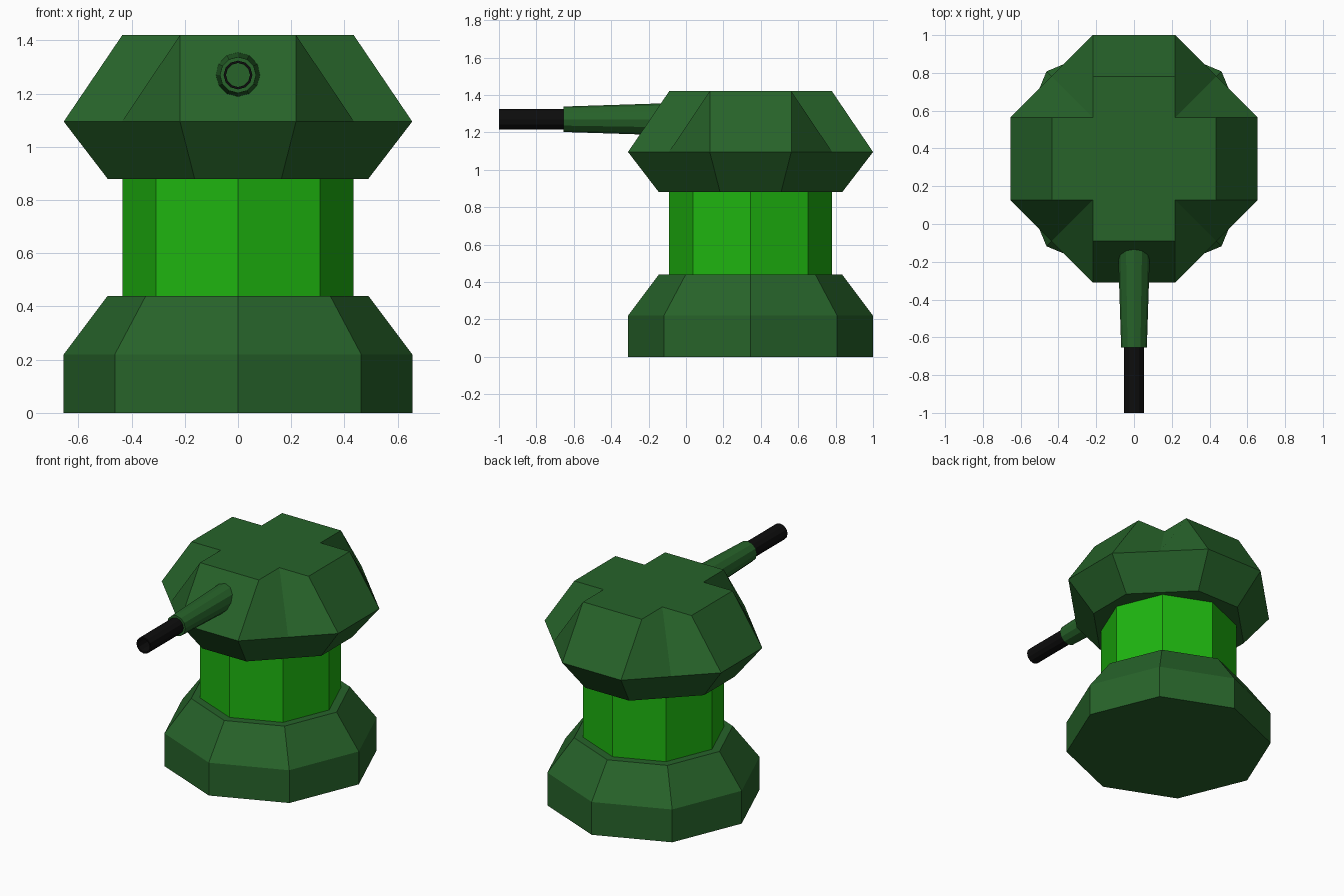
import bpy
from math import sin, cos, pi

if "Cube" in bpy.data.objects:
    bpy.data.objects.remove(bpy.data.objects["Cube"])

CY = 0.345  # y of the turret's vertical axis


def material(name, rgb):
    m = bpy.data.materials.new(name)
    m.diffuse_color = (*rgb, 1)
    m.use_nodes = True
    m.node_tree.nodes["Principled BSDF"].inputs["Base Color"].default_value = m.diffuse_color
    return m


dark_green = material("dark_green", (0.02, 0.125, 0.023))
bright_green = material("bright_green", (0.013, 0.46, 0.005))
black = material("black", (0.004, 0.004, 0.004))


def add_object(name, verts, faces, mat):
    me = bpy.data.meshes.new(name)
    me.from_pydata(verts, [], faces)
    me.materials.append(mat)
    ob = bpy.data.objects.new(name, me)
    bpy.context.collection.objects.link(ob)
    return ob


def lathe(name, profile, sides, place, mat, closed=False):
    """Spin (radius, height) points; place maps local x, y, h to the world."""
    n, rows = sides, len(profile)
    verts = [place(r * cos(2 * pi * i / n), r * sin(2 * pi * i / n), h)
             for r, h in profile for i in range(n)]
    faces = []
    for k in range(rows if closed else rows - 1):
        a, b = k * n, (k + 1) % rows * n
        faces += [(a + i, a + (i + 1) % n, b + (i + 1) % n, b + i) for i in range(n)]
    if not closed:
        faces += [tuple(reversed(range(n))), tuple(range((rows - 1) * n, rows * n))]
    return add_object(name, verts, faces, mat)


def upright(x, y, h):
    return (x, y + CY, h)


def forward(x, y, h):  # height runs towards the front (-y)
    return (x, -h, 1.27 + y)


# Octagonal base and neck
lathe("base", [(0.655, 0), (0.655, 0.22), (0.49, 0.44)], 8, upright, dark_green)
lathe("neck", [(0.435, 0.44), (0.435, 0.88)], 8, upright, bright_green)

# Head: plus-shaped top, chamfered waist ring, narrower octagonal bottom.
# Each quarter gives arm corners, a notch / diagonal midpoint, repeated by rotation.
top, waist, bottom = [], [], []
for q in range(4):
    c, s = round(cos(q * pi / 2)), round(sin(q * pi / 2))
    for ring, z, pts in (
            (top, 1.42, [(0.435, -0.218), (0.435, 0.218), (0.218, 0.218)]),
            (waist, 1.095, [(0.655, -0.218), (0.655, 0.218), (0.4365, 0.4365)]),
            (bottom, 0.88, [(0.49, -0.163), (0.49, 0.163), (0.3265, 0.3265)])):
        ring += [upright(x * c - y * s, x * s + y * c, z) for x, y in pts]
head_faces = [tuple(range(12)), tuple(range(35, 23, -1))]
for i in range(12):
    j = (i + 1) % 12
    quad = [i, 12 + i, 12 + j, j]
    if i % 3 == 2:  # start at the arm corner so both notch sides split alike
        quad = quad[3:] + quad[:3]
    head_faces += [tuple(quad), (12 + i, 24 + i, 24 + j, 12 + j)]
add_object("head", top + waist + bottom, head_faces, dark_green)

# Gun: tapered sleeve and hollow muzzle tube
lathe("gun_sleeve", [(0.089, 0.0), (0.068, 0.655)], 12, forward, dark_green)
lathe("gun_muzzle", [(0.054, 0.65), (0.054, 1.0), (0.045, 1.0), (0.045, 0.65)],
      12, forward, black, closed=True)
